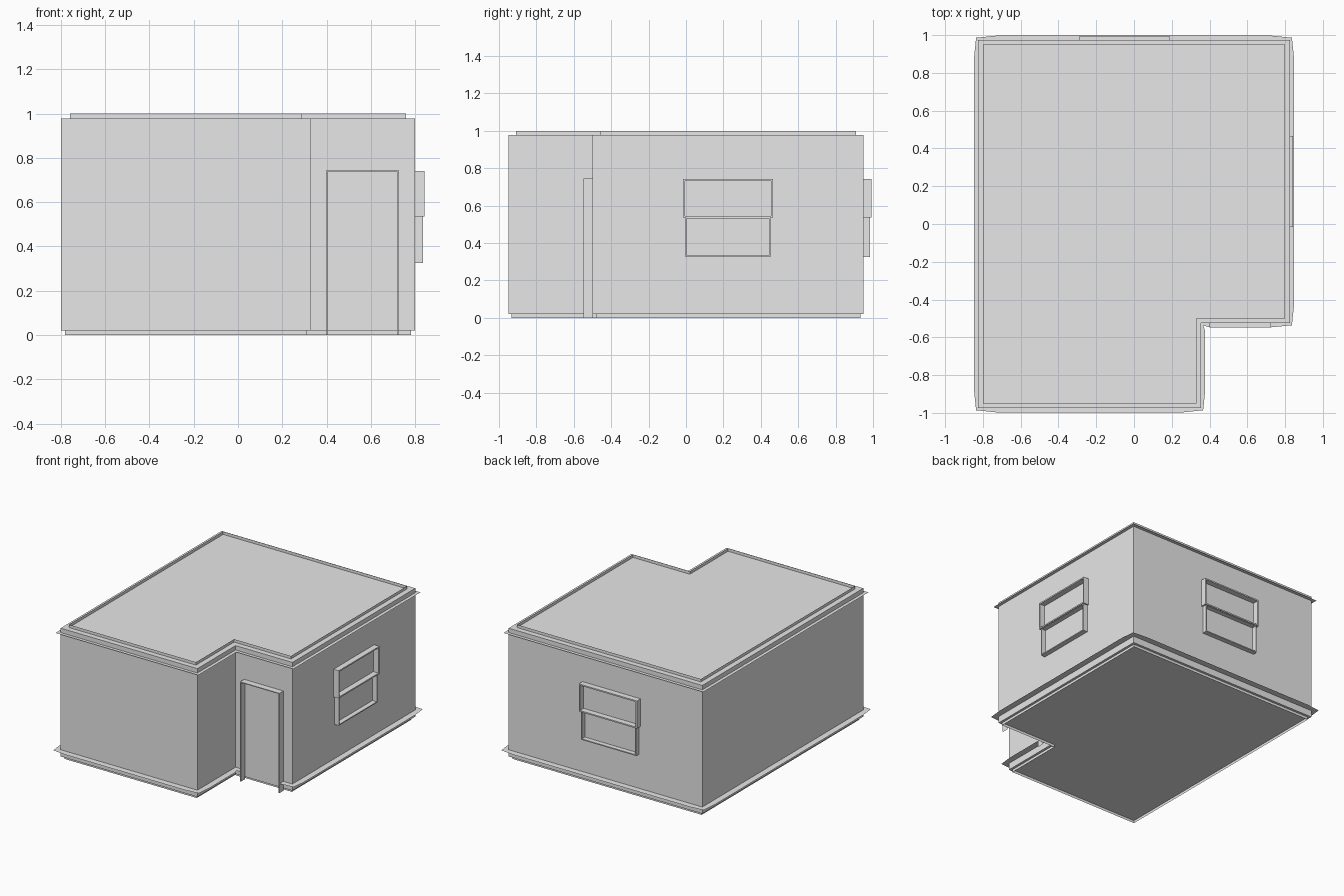
import bpy
import bmesh
from mathutils import Vector

if "Cube" in bpy.data.objects:
    bpy.data.objects.remove(bpy.data.objects["Cube"], do_unlink=True)

grey = bpy.data.materials.new("plain grey")
grey.use_nodes = True
colour = (0.8, 0.8, 0.8, 1)
grey.diffuse_color = colour
grey.node_tree.nodes["Principled BSDF"].inputs["Base Color"].default_value = colour

# L-shaped plan, with the outward direction of every corner
PLAN = [(-.8, -.95), (.33, -.95), (.33, -.5), (.8, -.5), (.8, .95), (-.8, .95)]
OUT = [(-1, -1), (1, -1), (1, -1), (1, -1), (1, 1), (-1, 1)]
DOOR = (.40, .725)


def outline(offset, z):
    return [Vector((x + sx * offset, y + sy * offset, z))
            for (x, y), (sx, sy) in zip(PLAN, OUT)]


def make(name, faces):
    bm = bmesh.new()
    for pts in faces:
        bm.faces.new([bm.verts.new(p) for p in pts])
    bmesh.ops.remove_doubles(bm, verts=bm.verts, dist=0.0005)
    mesh = bpy.data.meshes.new(name)
    bm.to_mesh(mesh)
    bm.free()
    mesh.materials.append(grey)
    ob = bpy.data.objects.new(name, mesh)
    bpy.context.collection.objects.link(ob)
    return ob


def band(low, high):
    n = len(low)
    return [(low[i], low[(i + 1) % n], high[(i + 1) % n], high[i]) for i in range(n)]


# Walls with floor and roof
bottom, top = outline(0, .02), outline(0, .978)
make("walls", band(bottom, top))
make("roof", [top])
make("floor", [bottom[::-1]])

# Thin upright rims set in from the walls
make("roof_rim", band(outline(-.04, .978), outline(-.04, 1)))
make("base_rim", band(outline(-.018, 0), outline(-.018, .02)))


def strip(a, b, ends, normal, width, taper):
    """Flat ledge along a wall; tapered towards the corners."""
    along = (b - a).normalized() * .07
    pts = [a, b, ends[1]]
    if taper:
        pts += [b - along + normal * width, a + along + normal * width]
    return pts + [ends[0]]


def ledge(name, z, width, corner, gap):
    inner, outer = outline(0, z), outline(corner, z)
    faces = []
    for i in range(len(inner)):
        j = (i + 1) % len(inner)
        a, b, oa, ob = inner[i], inner[j], outer[i], outer[j]
        normal = (b - a).normalized().cross(Vector((0, 0, 1)))
        if gap and i == 2:
            # Leave the doorway clear
            for end, oend, x in ((a, oa, DOOR[0]), (b, ob, DOOR[1])):
                p = Vector((x, end.y, z))
                faces.append((end, p, p + normal * width, oend))
        else:
            faces.append(strip(a, b, (oa, ob), normal, width, width != corner))
    for f in faces:
        n = (f[1] - f[0]).cross(f[2] - f[1])
        if n.z < 0:
            f = f[::-1]
    make(name, faces)


ledge("cornice", .945, .025, .025, False)
ledge("skirting", .07, .047, .036, True)


def frame(name, origin, along, out, span, heights, depth, t, sill=True):
    """Open rectangular frame standing off a wall."""
    origin, along, out = Vector(origin), Vector(along), Vector(out)
    up = Vector((0, 0, 1))
    (u0, u1), (z0, z1) = span, heights

    def ring(inset, d):
        low = z0 + (inset if sill else 0)
        return [origin + along * u + up * z + out * d for u, z in
                ((u0 + inset, low), (u1 - inset, low),
                 (u1 - inset, z1 - inset), (u0 + inset, z1 - inset))]

    rings = [ring(0, 0), ring(0, depth), ring(t, depth), ring(t, 0)]
    faces = []
    for a, b in zip(rings, rings[1:]):
        sides = band(a, b)
        faces += sides if sill else sides[1:]
    ob = make(name, faces)
    bm = bmesh.new()
    bm.from_mesh(ob.data)
    bmesh.ops.recalc_face_normals(bm, faces=bm.faces)
    bm.to_mesh(ob.data)
    bm.free()


# Sash windows: the upper sash stands slightly proud of the lower
WINDOWS = {"side": ((.8, .225, 0), (0, 1, 0), (1, 0, 0)),
           "back": ((-.05, .95, 0), (-1, 0, 0), (0, 1, 0))}
for side, place in WINDOWS.items():
    frame(side + "_window_upper_sash", *place, (-.24, .24), (.535, .742), .043, .01)
    frame(side + "_window_lower_sash", *place, (-.228, .228), (.325, .54), .035, .008)

# Door surround
frame("door_frame", (0, -.5, 0), (1, 0, 0), (0, -1, 0), DOOR, (0, .745), .047, .006, False)
